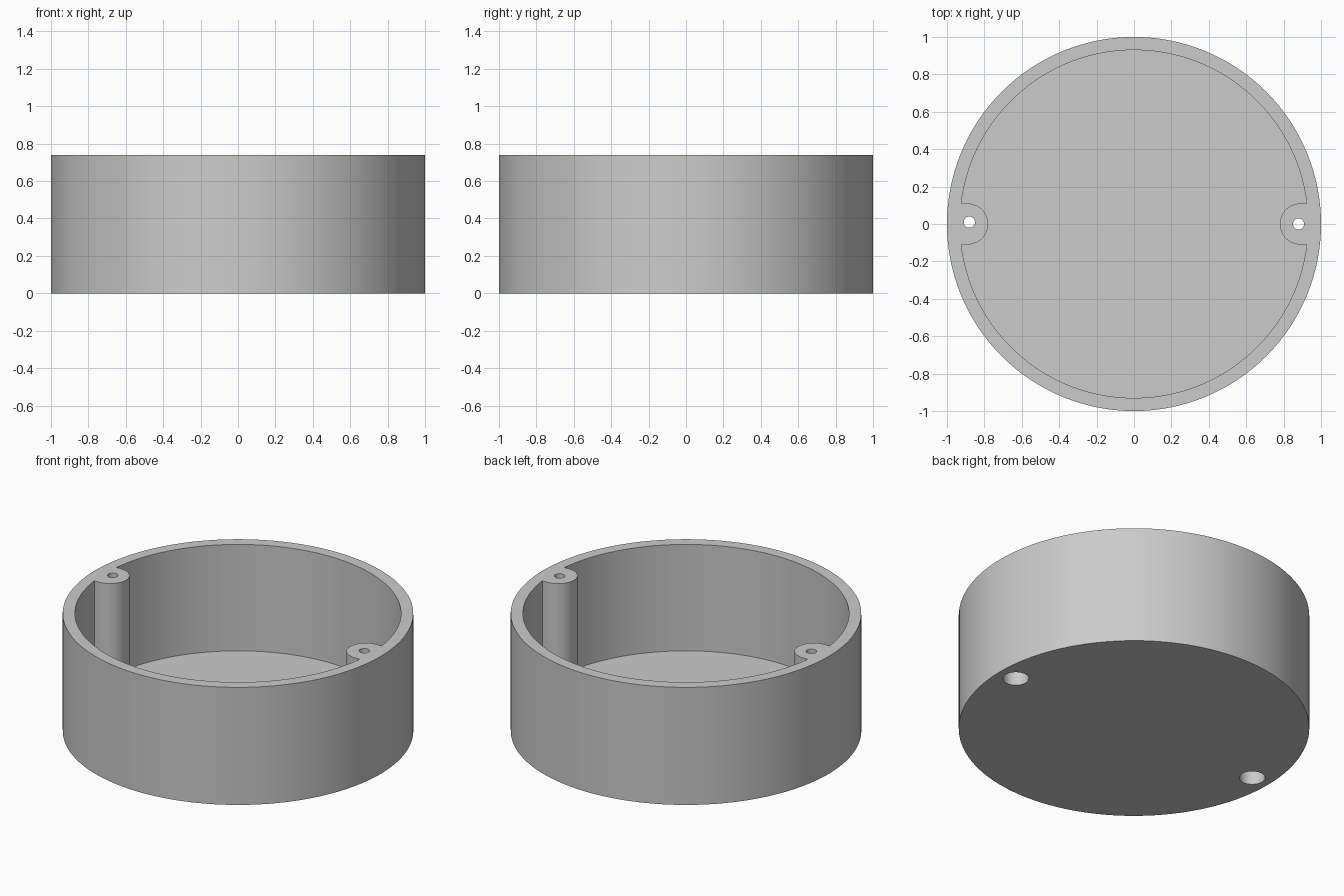
import bpy
import bmesh
from math import asin, cos, sin, pi, radians

cube = bpy.data.objects.get("Cube")
if cube:
    bpy.data.objects.remove(cube, do_unlink=True)

HEIGHT, FLOOR = 0.74, 0.07
OUTER, INNER = 1.0, 0.93
BOSS_X, BOSS_R = 0.89, 0.11
HOLE_X, HOLE_R = 0.88, 0.03
BORE_R, BORE_DEPTH = 0.074, 0.5

grey = bpy.data.materials.new("plain grey")
grey.use_nodes = True
colour = (0.6, 0.6, 0.6, 1)
grey.diffuse_color = colour
grey.node_tree.nodes["Principled BSDF"].inputs["Base Color"].default_value = colour


def arc(cx, cy, r, start, end, steps):
    angles = [start + (end - start) * i / steps for i in range(steps + 1)]
    return [(cx + r * cos(a), cy + r * sin(a)) for a in angles]


def prism(name, outline, z0, z1):
    """Extrude a closed outline from z0 to z1."""
    bm = bmesh.new()
    face = bm.faces.new([bm.verts.new((x, y, z0)) for x, y in outline])
    top = bmesh.ops.extrude_face_region(bm, geom=[face])["geom"]
    for v in top:
        if isinstance(v, bmesh.types.BMVert):
            v.co.z = z1
    bmesh.ops.recalc_face_normals(bm, faces=bm.faces)
    mesh = bpy.data.meshes.new(name)
    bm.to_mesh(mesh)
    bm.free()
    mesh.materials.append(grey)
    obj = bpy.data.objects.new(name, mesh)
    bpy.context.collection.objects.link(obj)
    return obj


def round_prism(name, x, y, r, z0, z1, sides):
    return prism(name, arc(x, y, r, 0, 2 * pi, sides)[:-1], z0, z1)


def cut(target, cutter):
    cutter.hide_render = True
    mod = target.modifiers.new("cut", "BOOLEAN")
    mod.operation, mod.solver, mod.object = "DIFFERENCE", "EXACT", cutter
    bpy.context.view_layer.objects.active = target
    bpy.ops.object.modifier_apply(modifier=mod.name)
    bpy.data.objects.remove(cutter, do_unlink=True)


# Solid round body
body = round_prism("round_box", 0, 0, OUTER, 0, HEIGHT, 128)

# Cavity outline that leaves a screw boss standing at each side
a = asin(BOSS_R / INNER)
half = arc(0, 0, INNER, a, pi - a, 96)
half += arc(-BOSS_X, 0, BOSS_R, pi / 2, -pi / 2, 32)
outline = half + [(-x, -y) for x, y in half]
cut(body, prism("cavity_cutter", outline, FLOOR, HEIGHT + 0.1))

# Screw holes, widened from below
for x, y in ((HOLE_X, 0), (-HOLE_X, 0.01)):
    cut(body, round_prism("bore_cutter", x, 0, BORE_R, -0.1, BORE_DEPTH, 48))
    cut(body, round_prism("hole_cutter", x, y, HOLE_R, BORE_DEPTH - 0.1, HEIGHT + 0.1, 32))

# Smooth curved walls, sharp rims
bpy.ops.object.select_all(action="DESELECT")
body.select_set(True)
bpy.context.view_layer.objects.active = body
bpy.ops.object.shade_smooth_by_angle(angle=radians(30))
